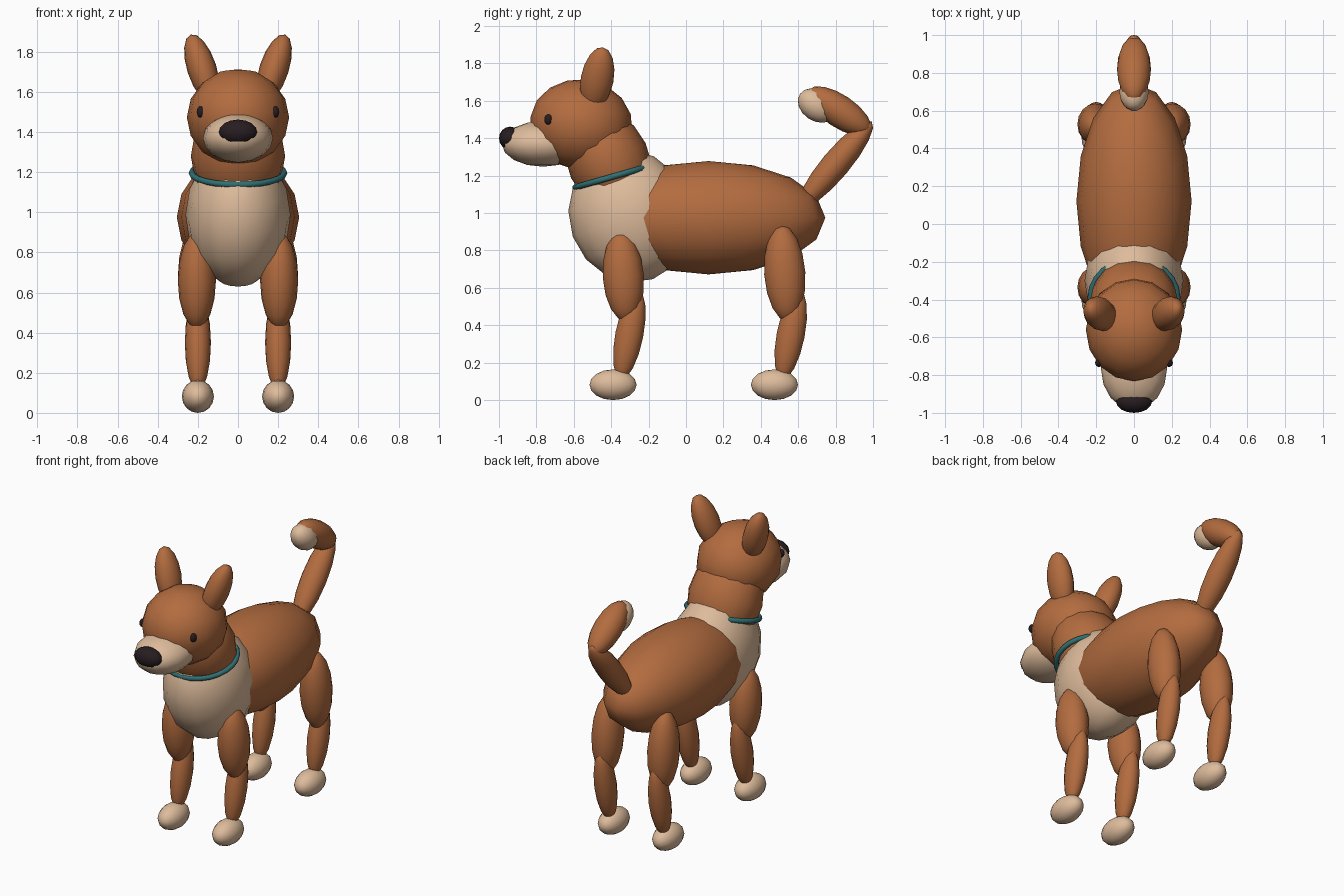
import bpy
from math import radians

cube = bpy.data.objects.get("Cube")
if cube:
    bpy.data.objects.remove(cube, do_unlink=True)


def material(name, rgb):
    m = bpy.data.materials.new(name)
    m.use_nodes = True
    m.diffuse_color = (*rgb, 1)
    bsdf = next(n for n in m.node_tree.nodes if n.type == 'BSDF_PRINCIPLED')
    bsdf.inputs["Base Color"].default_value = (*rgb, 1)
    bsdf.inputs["Roughness"].default_value = 0.8
    return m


fur = material("rust fur", (0.45, 0.15, 0.05))
cream = material("cream fur", (0.73, 0.50, 0.33))
dark = material("dark nose", (0.02, 0.012, 0.014))
teal = material("teal collar", (0.03, 0.16, 0.17))


def finish(name, mat, scale, tilt, lean):
    ob = bpy.context.object
    ob.name = name
    ob.scale = scale
    ob.rotation_euler = (radians(tilt), radians(lean), 0)
    ob.data.materials.append(mat)
    for p in ob.data.polygons:
        p.use_smooth = True
    return ob


def blob(name, mat, loc, radii, tilt=0, lean=0):
    """Ellipsoid; tilt swings its top forward, lean swings it sideways."""
    bpy.ops.mesh.primitive_uv_sphere_add(segments=16, ring_count=8, radius=1, location=loc)
    return finish(name, mat, radii, tilt, lean)


def pair(name, mat, loc, radii, tilt=0, lean=0):
    for side, s in (("left", 1), ("right", -1)):
        blob(f"{side}_{name}", mat, (s * loc[0], loc[1], loc[2]), radii, tilt, s * lean)


# Torso
blob("body", fur, (0, 0.12, 0.975), (0.305, 0.625, 0.303))
blob("chest", cream, (0, -0.30, 0.985), (0.262, 0.325, 0.36), 20)
blob("neck", fur, (0, -0.415, 1.28), (0.235, 0.22, 0.29), 25)

# Collar
bpy.ops.mesh.primitive_torus_add(location=(0, -0.39, 1.195), major_radius=0.23,
                                 minor_radius=0.016, major_segments=24, minor_segments=8)
finish("collar", teal, (1, 0.92, 1), 16, 0)

# Head
blob("head", fur, (0, -0.56, 1.473), (0.255, 0.275, 0.242), -8)
blob("muzzle", cream, (0, -0.765, 1.37), (0.175, 0.22, 0.122))
blob("nose", dark, (0, -0.94, 1.40), (0.095, 0.06, 0.062))
pair("eye", dark, (0.186, -0.735, 1.50), (0.02, 0.022, 0.028))
pair("ear", fur, (0.18, -0.475, 1.715), (0.073, 0.088, 0.182), -10, 18)

# Legs: the hind pair repeats the front pair further back, with a longer thigh
for place, y, extra in (("front", 0, 0), ("hind", 0.863, 0.018)):
    pair(f"{place}_upper_leg", fur, (0.205, y - 0.335, 0.66 + extra),
         (0.095, 0.11, 0.24 + extra), 4)
    pair(f"{place}_lower_leg", fur, (0.2, y - 0.303, 0.35), (0.065, 0.075, 0.245), -11)
    pair(f"{place}_paw", cream, (0.2, y - 0.39, 0.082), (0.08, 0.126, 0.082))

# Tail, curling forward at the top
blob("tail_base", fur, (0, 0.80, 1.26), (0.08, 0.075, 0.30), -40)
blob("tail_curl", fur, (0, 0.82, 1.545), (0.09, 0.087, 0.20), 56)
blob("tail_tip", cream, (0, 0.70, 1.575), (0.078, 0.083, 0.11), 56)
